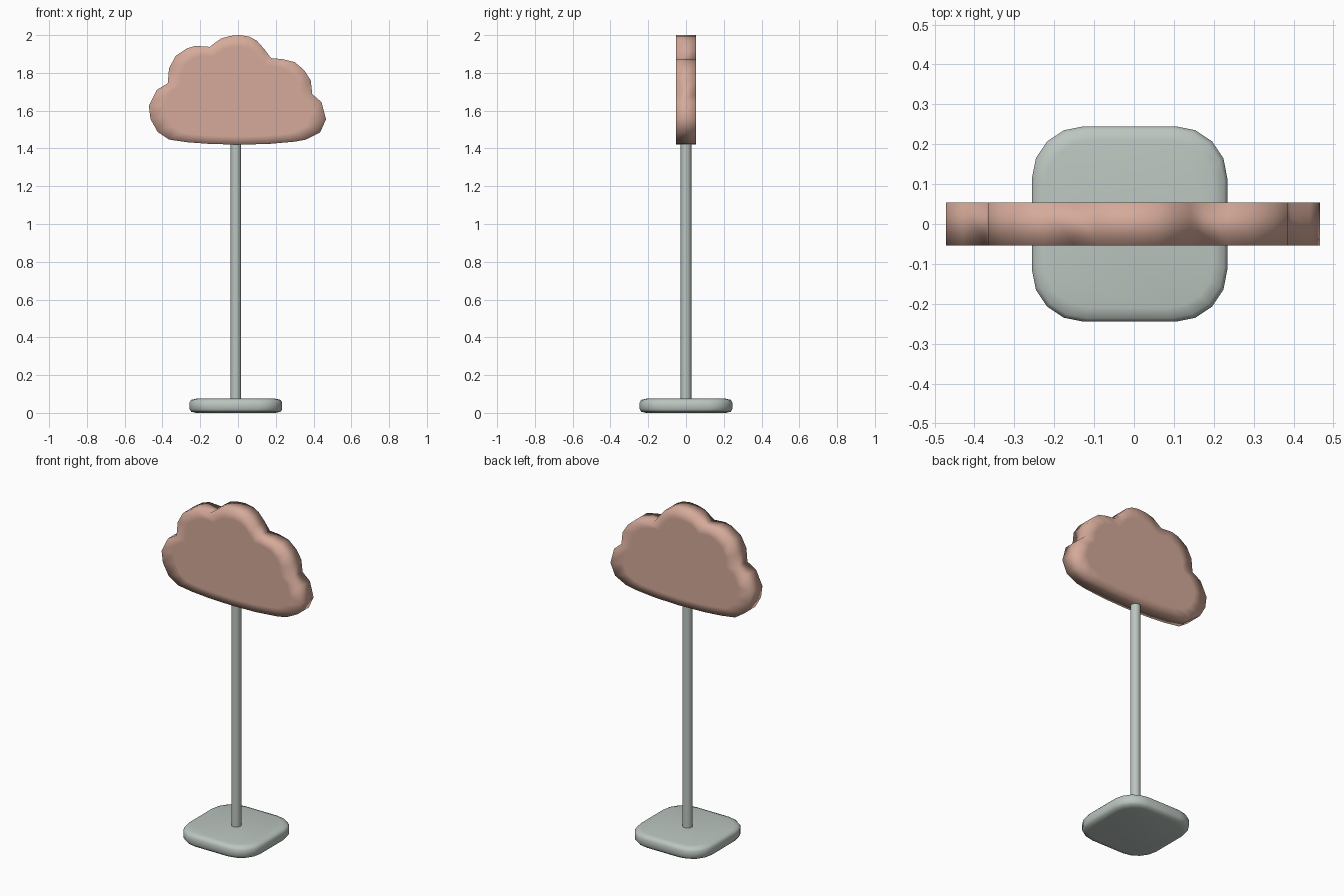
import bpy, bmesh, math

if "Cube" in bpy.data.objects:
    bpy.data.objects.remove(bpy.data.objects["Cube"])


def material(name, rgb):
    m = bpy.data.materials.new(name)
    m.diffuse_color = (*rgb, 1)
    m.use_nodes = True
    m.node_tree.nodes["Principled BSDF"].inputs["Base Color"].default_value = m.diffuse_color
    return m


def loft(name, rings, mat):
    """Skin a stack of closed rings, cap both ends and shade it smooth."""
    bm = bmesh.new()
    loops = [[bm.verts.new(p) for p in ring] for ring in rings]
    n = len(loops[0])
    for a, b in zip(loops, loops[1:]):
        for i in range(n):
            j = (i + 1) % n
            bm.faces.new((a[i], a[j], b[j], b[i]))
    bm.faces.new(loops[0])
    bm.faces.new(loops[-1])
    bmesh.ops.recalc_face_normals(bm, faces=bm.faces[:])
    for f in bm.faces:
        f.smooth = True
    me = bpy.data.meshes.new(name)
    bm.to_mesh(me)
    bm.free()
    me.materials.append(mat)
    ob = bpy.data.objects.new(name, me)
    bpy.context.collection.objects.link(ob)
    return ob


def rounded_square(half, radius, z, cx, steps=4):
    pts = []
    for q in range(4):
        mid = math.radians(45 + 90 * q)
        ox = math.copysign(half - radius, math.cos(mid))
        oy = math.copysign(half - radius, math.sin(mid))
        for s in range(steps + 1):
            a = math.radians(90 * q + 90 * s / steps)
            pts.append((cx + ox + radius * math.cos(a), oy + radius * math.sin(a), z))
    return pts


def circle(r, z, cx, n=16):
    return [(cx + r * math.cos(2 * math.pi * i / n), r * math.sin(2 * math.pi * i / n), z)
            for i in range(n)]


pink = material("dusty pink", (0.66, 0.40, 0.32))
grey = material("sage grey", (0.50, 0.56, 0.52))
CX = -0.011

# Rounded square foot with softened rims
loft("base_plate", [rounded_square(h, r, z, CX) for h, r, z in (
    (0.21, 0.11, 0.0), (0.237, 0.13, 0.006), (0.245, 0.13, 0.02),
    (0.245, 0.13, 0.056), (0.237, 0.13, 0.069), (0.21, 0.11, 0.075))], grey)

# Round post, running a little way into the cloud
post = loft("post", [circle(0.028, 0.06, CX), circle(0.028, 1.45, CX)], grey)

# Cloud panel: flat outline with straight sides, faces framed by an inner ring
outline = [
    (0.01, 2.0), (-0.04, 1.996), (-0.09, 1.982), (-0.15, 1.938), (-0.225, 1.943),
    (-0.27, 1.93), (-0.33, 1.89), (-0.365, 1.825), (-0.372, 1.745), (-0.43, 1.71),
    (-0.472, 1.625), (-0.463, 1.555), (-0.425, 1.487), (-0.365, 1.447), (-0.27, 1.433),
    (-0.15, 1.424), (0.01, 1.42), (0.165, 1.424), (0.3, 1.436), (0.36, 1.447),
    (0.435, 1.485), (0.466, 1.555), (0.442, 1.645), (0.393, 1.688), (0.385, 1.76),
    (0.35, 1.815), (0.3, 1.857), (0.235, 1.873), (0.175, 1.878), (0.14, 1.925),
    (0.1, 1.97), (0.06, 1.992)]


def cloud_ring(k, y):
    return [(x * k, y, 1.66 + (z - 1.66) * k) for x, z in outline]


loft("cloud_panel", [cloud_ring(k, y) for k, y in (
    (0.82, -0.054), (1, -0.054), (1, 0.054), (0.82, 0.054))], pink)

# Keep the post's end rim crisp
bpy.context.view_layer.objects.active = post
post.select_set(True)
bpy.ops.object.shade_smooth_by_angle(angle=math.radians(40))
